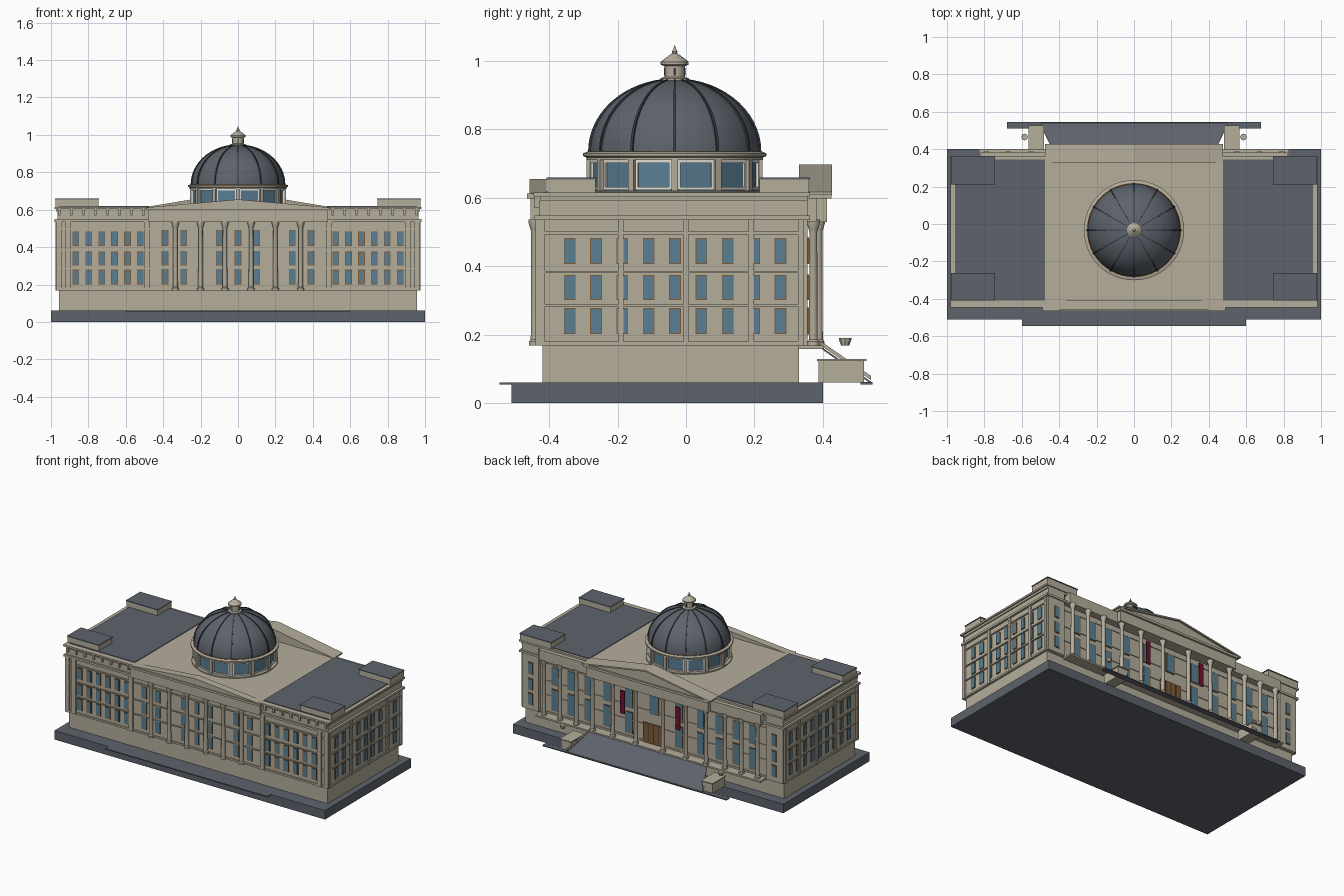
import bpy, bmesh, math
from mathutils import Matrix, Vector

cube = bpy.data.objects.get("Cube")
if cube:
    bpy.data.objects.remove(cube)


def material(name, r, g, b):
    m = bpy.data.materials.new(name)
    m.use_nodes = True
    m.diffuse_color = (r, g, b, 1)
    m.node_tree.nodes["Principled BSDF"].inputs["Base Color"].default_value = (r, g, b, 1)
    return m


STONE = material("stone", .46, .42, .33)
SLATE = material("slate", .11, .125, .15)
RIB = material("dark_rib", .04, .045, .055)
GLASS = material("glass", .10, .21, .29)
WOOD = material("brown_wood", .22, .10, .035)
WHITE = material("white_frame", .75, .74, .68)
RED = material("dark_red", .16, .006, .025)


def finish(name, bm, mat, smooth=False):
    bmesh.ops.recalc_face_normals(bm, faces=bm.faces)
    me = bpy.data.meshes.new(name)
    bm.to_mesh(me)
    bm.free()
    ob = bpy.data.objects.new(name, me)
    bpy.context.scene.collection.objects.link(ob)
    me.materials.append(mat)
    if smooth:
        bpy.ops.object.select_all(action='DESELECT')
        ob.select_set(True)
        bpy.context.view_layer.objects.active = ob
        bpy.ops.object.shade_smooth_by_angle(angle=math.radians(35))
    return ob


def boxes(name, mat, items, mirror=False):
    """Items are (x0, x1, y0, y1, z0, z1); mirror repeats them across x."""
    bm = bmesh.new()
    for x0, x1, y0, y1, z0, z1 in items:
        for s in ((1, -1) if mirror else (1,)):
            mid = Vector((s * (x0 + x1) / 2, (y0 + y1) / 2, (z0 + z1) / 2))
            size = (abs(x1 - x0), abs(y1 - y0), abs(z1 - z0), 1)
            bmesh.ops.create_cube(bm, size=1, matrix=Matrix.Translation(mid) @ Matrix.Diagonal(size))
    return finish(name, bm, mat)


def lathe(name, mat, profile, spots, steps, smooth=True):
    """Spin an (r, z) profile around the vertical at each (x, y) spot."""
    bm = bmesh.new()
    for x, y in spots:
        verts = [bm.verts.new((x + r, y, z)) for r, z in profile]
        edges = [bm.edges.new(p) for p in zip(verts, verts[1:])]
        bmesh.ops.spin(bm, geom=verts + edges, cent=(x, y, 0), axis=(0, 0, 1),
                       angle=math.tau, steps=steps, use_duplicate=False)
    bmesh.ops.remove_doubles(bm, verts=bm.verts, dist=1e-5)
    return finish(name, bm, mat, smooth)


def prism(name, mat, points, shift):
    bm = bmesh.new()
    face = bm.faces.new([bm.verts.new(p) for p in points])
    ext = bmesh.ops.extrude_face_region(bm, geom=[face])
    moved = [v for v in ext["geom"] if isinstance(v, bmesh.types.BMVert)]
    bmesh.ops.translate(bm, verts=moved, vec=shift)
    return finish(name, bm, mat)


# Ground slab and forecourt plates
boxes("ground_slab", SLATE, [(-1, 1, -.51, .4, 0, .06)])
boxes("front_path", SLATE, [(-.6, .6, -.545, -.5, .054, .061)])
boxes("back_path", SLATE, [(-.68, .68, .51, .545, .055, .062)])

# Main masses
boxes("plinth", STONE, [(-.957, .957, -.42, .33, .06, .168)])
boxes("main_body", STONE, [(-.965, .965, -.43, .335, .168, .59)])
boxes("back_pavilions", STONE, [(.84, .965, .33, .355, .168, .59)], True)
boxes("wings_upper", STONE, [(.475, .972, -.425, .355, .59, .614)], True)
boxes("wing_roofs", SLATE, [(.475, .957, -.41, .345, .61, .619)], True)
boxes("centre_roof", SLATE, [(-.475, .475, -.40, .335, .585, .597)])
boxes("corner_blocks", STONE, [(.745, .975, -.405, -.265, .61, .654),
                               (.745, .975, .215, .36, .61, .654)], True)
boxes("corner_block_roofs", SLATE, [(.742, .978, -.408, -.262, .654, .66),
                                    (.742, .978, .212, .363, .654, .66)], True)

# Horizontal bands around the walls
boxes("string_courses", STONE,
      [(-.972, .972, -.437, .34, z, z + h) for z, h in
       ((.168, .012), (.283, .006), (.38, .006), (.493, .008))])
boxes("cornices", STONE, [(-.98, .98, -.442, .362, .535, .549),
                          (-.982, .982, -.446, .362, .604, .615)]
      ).scale = (1, 1, 1)
boxes("front_brackets", STONE,
      [(x, x + .012, -.443, -.425, .57, .605) for x in [.5 + .064 * i for i in range(8)]], True)

# Pilasters at corners and along the sides
boxes("front_pilasters", STONE, [(x, x + .03, -.44, -.42, .168, .54)
                                 for x in (.472, .893, .942)], True)
boxes("side_pilasters", STONE, [(.95, .975, y - .008, y + .008, .168, .54)
                                for y in (-.42, -.19, 0, .19, .335)], True)

# Windows: thin frames with glass in front
ROWS = ((.205, .275), (.305, .372), (.41, .48))
frames, panes = [], []


def front_window(x, z0, z1, w=.014):
    frames.append((x - w - .004, x + w + .004, -.434, -.42, z0 - .004, z1 + .004))
    panes.append((x - w, x + w, -.436, -.42, z0, z1))


def back_window(x, z0, z1, y, w=.014):
    frames.append((x - w - .004, x + w + .004, y - .01, y + .004, z0 - .004, z1 + .004))
    panes.append((x - w, x + w, y - .01, y + .006, z0, z1))


for z0, z1 in ROWS:
    for i in range(6):
        front_window(.522 + .069 * i, z0, z1)
    for x in (0, .1, .14 + .15, .39):
        front_window(x, z0, z1 + .008)
    for i in range(9):
        y = -.34 + .077 * i
        frames.append((.955, .969, y - .017, y + .017, z0 - .003, z1 + .003))
        panes.append((.955, .971, y - .015, y + .015, z0, z1))
    back_window(.9, z0, z1, .355)
for x in (.185, .345, .485, .61, .73):
    back_window(x, .2, .335, .335, .024)
    back_window(x, .37, .49, .335, .024)
back_window(0, .37, .49, .335, .03)
boxes("window_frames", WOOD, frames, True)
boxes("window_glass", GLASS, panes, True)

# Front colonnade and low pediment
COLUMN = [(0, .168), (.018, .168), (.018, .18), (.013, .186), (.0115, .5),
          (.014, .508), (.02, .528), (.02, .537), (0, .537)]
lathe("front_columns", STONE, COLUMN,
      [(s * x, -.441) for x in (.07, .2, .335) for s in (1, -1)], 14)
boxes("front_entablature", STONE, [(-.48, .48, -.455, -.40, .535, .604),
                                   (-.488, .488, -.464, -.40, .598, .612)])
prism("front_pediment", STONE, [(-.488, -.457, .612), (.488, -.457, .612), (0, -.457, .655)],
      (0, .05, 0))

# Back portico, side colonnades and tall pediment
lathe("back_columns", STONE, COLUMN,
      [(s * x, .387) for x in (.1, .27, .42) for s in (1, -1)]
      + [(s * x, .372) for x in (.55, .67, .79) for s in (1, -1)], 14)
boxes("back_terrace", STONE, [(-.83, .83, .325, .402, .158, .169)])
boxes("back_entablature", STONE, [(-.82, .82, .33, .382, .53, .6),
                                  (-.45, .45, .33, .412, .53, .605),
                                  (-.46, .46, .33, .425, .598, .613)])
prism("back_pediment", STONE, [(-.46, .335, .61), (.46, .335, .61), (0, .335, .688)],
      (0, .08, 0))
for s in (1, -1):
    prism("pediment_slope", STONE, [(s * .475, .33, .608), (0, .33, .688),
                                    (0, .33, .697), (s * .475, .33, .617)], (0, .097, 0))

# Entrance door with panels, and hanging banners
boxes("door", WOOD, [(-.08, .08, .33, .342, .169, .30)])
boxes("door_panels", RIB, [(x, x + .003, .335, .344, .172, .297) for x in (.0, .038)], True)
boxes("banners", RED, [(.19, .222, .375, .38, .335, .49)], True)

# Broad entrance stair, cheek blocks, rails and bowls
prism("entrance_stair", SLATE, [(-.43, .395, .165), (.43, .395, .165),
                                (.5, .54, .063), (-.5, .54, .063)], (0, 0, -.006))
boxes("stair_cheeks", STONE, [(.485, .56, .387, .52, .06, .123),
                              (.48, .565, .383, .527, .123, .129)], True)
for s in (1, -1):
    prism("stair_rail", STONE, [(s * .43, .395, .168), (s * .5, .54, .068),
                                (s * .5, .54, .08), (s * .43, .395, .18)], (s * .006, 0, 0))
lathe("stair_bowls", STONE, [(0, .169), (.012, .169), (.018, .185), (.018, .19), (0, .19)],
      [(.585, .465), (-.585, .465)], 8)

# Dome platform and glazed twelve-sided drum
CY = -.033
boxes("dome_platform", STONE, [(-.27, .27, -.292, .24, .59, .615)])
lathe("drum_base", STONE, [(0, .61), (.262, .61), (.262, .622), (0, .622)], [(0, CY)], 48)
lathe("drum_glass", GLASS, [(.242, .62), (.242, .715)], [(0, CY)], 12, False)


def around(name, mat, items, offset=0.0):
    """Repeat boxes in a radial frame twelve times round the dome axis."""
    bm = bmesh.new()
    for i in range(12):
        turn = Matrix.Translation((0, CY, 0)) @ Matrix.Rotation(math.tau * (i + offset) / 12, 4, 'Z')
        for r, t, z, dr, dt, dz in items:
            bmesh.ops.create_cube(bm, size=1, matrix=turn @ Matrix.Translation((r, t, z))
                                  @ Matrix.Diagonal((dr, dt, dz, 1)))
    return finish(name, bm, mat)


around("drum_posts", STONE, [(.246, 0, .667, .022, .02, .1)])
around("window_surrounds", WHITE, [(.236, s * .051, .667, .01, .008, .086) for s in (1, -1)]
       + [(.236, 0, z, .01, .104, .008) for z in (.627, .706)], .5)
lathe("drum_cornice", STONE, [(.235, .71), (.258, .71), (.258, .718), (.268, .722),
                              (.268, .73), (.255, .735), (.24, .735)], [(0, CY)], 48)

# Dome shell and ribs
R, H, Z0 = .248, .213, .733
arc = [(R * math.cos(a), Z0 + H * math.sin(a)) for a in
       [math.radians(84) * i / 14 for i in range(15)]]
lathe("dome", SLATE, arc + [(0, Z0 + H)], [(0, CY)], 48)
lathe("dome_foot_ring", WOOD, [(.247, .731), (.252, .731), (.252, .737), (.247, .737)],
      [(0, CY)], 48)
bm = bmesh.new()
for i in range(12):
    turn = Matrix.Translation((0, CY, 0)) @ Matrix.Rotation(math.tau * i / 12, 4, 'Z')
    rows = []
    for r, z in arc:
        k = 1 + .005 / R
        w = .0015 + .0025 * r / R
        rows.append([bm.verts.new(turn @ Vector(p)) for p in
                     ((r, -w, z), (r * k, -w, z + .003), (r * k, w, z + .003), (r, w, z))])
    for a, b in zip(rows, rows[1:]):
        for j in range(3):
            bm.faces.new((a[j], a[j + 1], b[j + 1], b[j]))
finish("dome_ribs", bm, RIB)

# Lantern and spire
lathe("lantern", STONE, [(0, .94), (.042, .94), (.042, .949), (.03, .953), (.03, .985),
                         (.041, .989), (.041, .997), (.03, 1.006), (.014, 1.018),
                         (.008, 1.022), (0, 1.022)], [(0, CY)], 16)
lathe("spire", STONE, [(0, 1.018), (.006, 1.02), (.009, 1.027), (.005, 1.034), (0, 1.047)],
      [(0, CY)], 10)
boxes("lantern_openings", RIB, [(-.004, .004, CY - .031, CY + .031, .957, .98),
                                (-.031, .031, CY - .004, CY + .004, .957, .98)])
